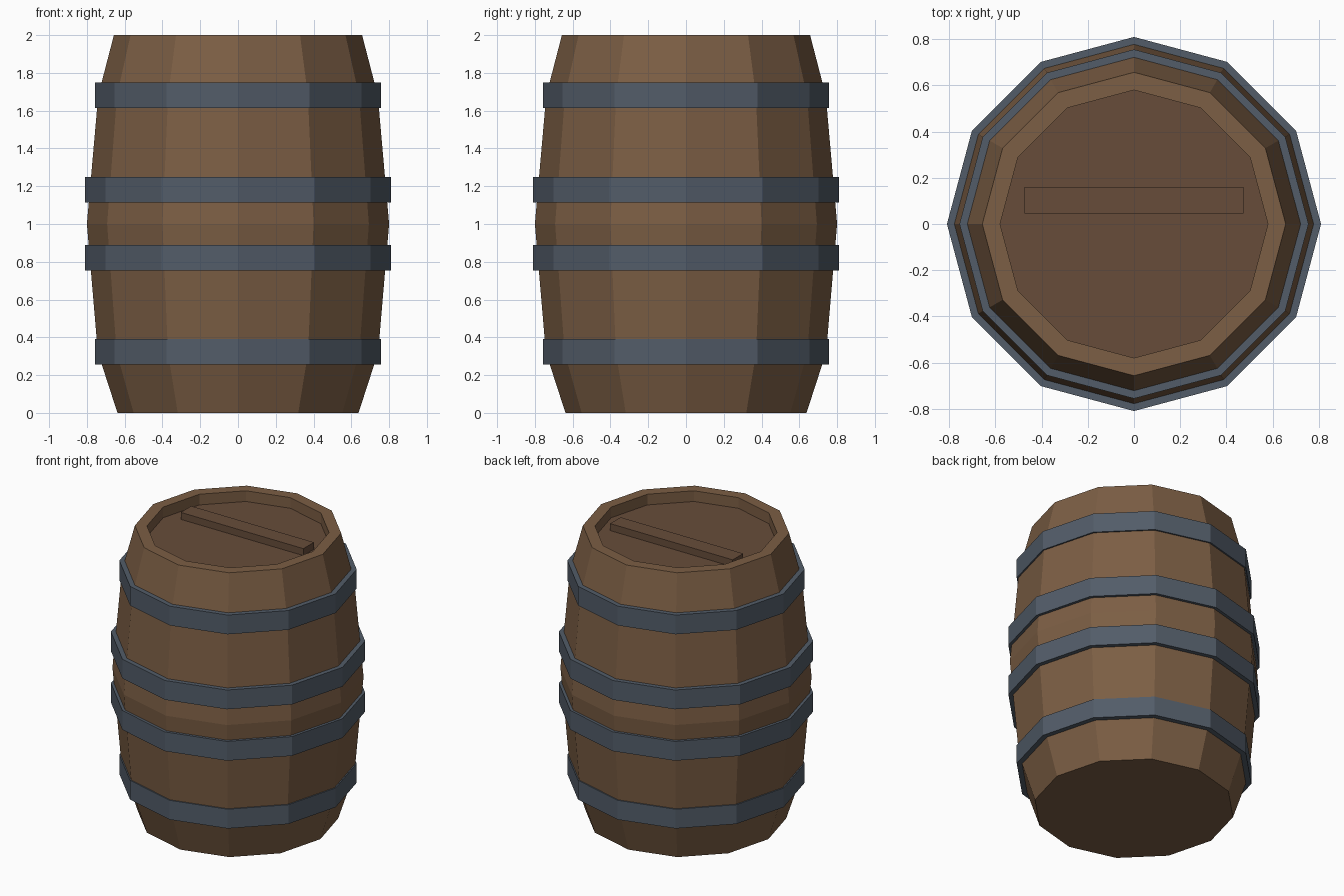
import bpy
import bmesh
from math import cos, sin, pi

if "Cube" in bpy.data.objects:
    bpy.data.objects.remove(bpy.data.objects["Cube"])

SIDES = 12


def material(name, rgb):
    m = bpy.data.materials.new(name)
    m.diffuse_color = (*rgb, 1)
    m.use_nodes = True
    m.node_tree.nodes["Principled BSDF"].inputs["Base Color"].default_value = m.diffuse_color
    return m


wood = material("wood", (0.20, 0.112, 0.058))
lid_wood = material("lid_wood", (0.135, 0.073, 0.042))
iron = material("iron", (0.085, 0.108, 0.14))


def lathe(name, profile, mat, closed=False):
    """Spin (radius, z) points into a flat-faceted 12-sided solid."""
    bm = bmesh.new()
    rings = [[bm.verts.new((r * cos(2 * pi * i / SIDES), r * sin(2 * pi * i / SIDES), z))
              for i in range(SIDES)] for r, z in profile]
    pairs = list(zip(rings, rings[1:]))
    if closed:
        pairs.append((rings[-1], rings[0]))
    for a, b in pairs:
        for i in range(SIDES):
            j = (i + 1) % SIDES
            bm.faces.new((a[i], a[j], b[j], b[i]))
    if not closed:
        bm.faces.new(rings[0][::-1])
        bm.faces.new(rings[-1])
    bmesh.ops.recalc_face_normals(bm, faces=bm.faces)
    mesh = bpy.data.meshes.new(name)
    bm.to_mesh(mesh)
    bm.free()
    mesh.materials.append(mat)
    obj = bpy.data.objects.new(name, mesh)
    bpy.context.collection.objects.link(obj)
    return obj


# Barrel body with rim and recessed top
body = lathe("barrel_body", [(0.638, 0), (0.742, 0.32), (0.80, 1.0), (0.74, 1.68),
                             (0.657, 2.0), (0.58, 2.0), (0.58, 1.925)], wood)
# The recessed lid panel uses the darker wood
body.data.materials.append(lid_wood)
body.data.polygons[-1].material_index = 1

# Iron hoops: bottom, top, inner radius, outer radius
hoops = [("lower_hoop", 0.255, 0.39, 0.715, 0.756),
         ("lower_middle_hoop", 0.755, 0.89, 0.77, 0.81),
         ("upper_middle_hoop", 1.115, 1.25, 0.77, 0.81),
         ("upper_hoop", 1.615, 1.75, 0.715, 0.756)]
for name, z0, z1, r0, r1 in hoops:
    lathe(name, [(r1, z0), (r1, z1), (r0, z1), (r0, z0)], iron, closed=True)

# Brace plank on the lid
bpy.ops.mesh.primitive_cube_add(size=1, location=(0, 0.103, 1.949))
brace = bpy.context.object
brace.name = "lid_brace"
brace.scale = (0.95, 0.116, 0.05)
brace.data.materials.append(lid_wood)
